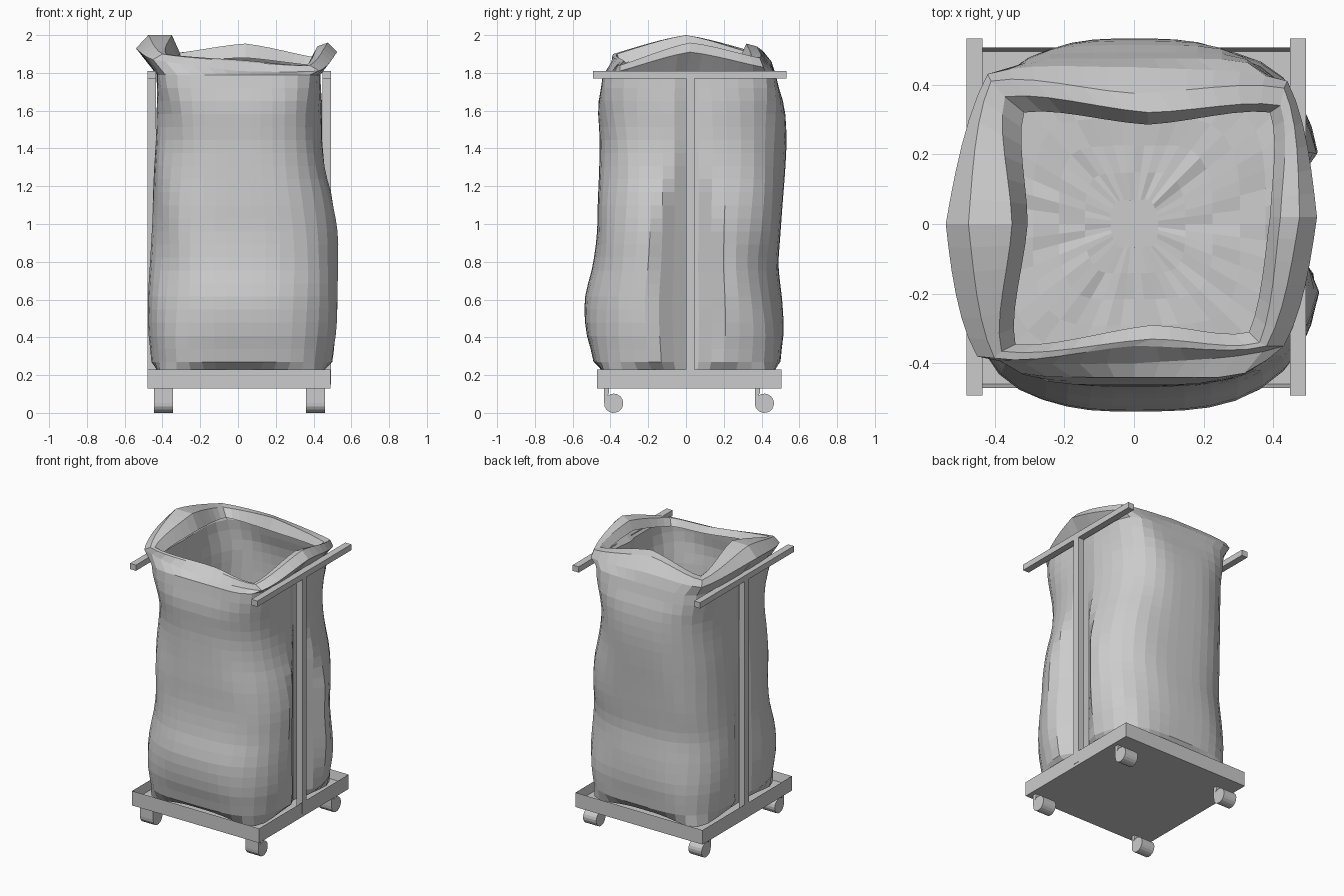
import bpy, bmesh, math, random
from mathutils import Vector

if "Cube" in bpy.data.objects:
    bpy.data.objects.remove(bpy.data.objects["Cube"])
random.seed(4)


def make_object(name, bm):
    bmesh.ops.recalc_face_normals(bm, faces=bm.faces)
    mesh = bpy.data.meshes.new(name)
    bm.to_mesh(mesh)
    bm.free()
    obj = bpy.data.objects.new(name, mesh)
    bpy.context.collection.objects.link(obj)
    return obj


def box(name, x0, x1, y0, y1, z0, z1):
    bm = bmesh.new()
    bmesh.ops.create_cube(bm, size=1)
    for v in bm.verts:
        v.co = ((x0 + x1) / 2 + v.co.x * (x1 - x0),
                (y0 + y1) / 2 + v.co.y * (y1 - y0),
                (z0 + z1) / 2 + v.co.z * (z1 - z0))
    return make_object(name, bm)


def spline(points, t, closed=False, straight=0.0):
    """Catmull-Rom sample of a list of vectors, optionally blended to straight lines."""
    n = len(points)
    i = math.floor(t)
    f = t - i
    pick = (lambda k: points[k % n]) if closed else (lambda k: points[min(max(k, 0), n - 1)])
    a, b, c, d = (Vector(pick(i + k)) for k in (-1, 0, 1, 2))
    curve = b + 0.5 * f * ((c - a) + f * (2 * a - 5 * b + 4 * c - d + f * (3 * (b - c) + d - a)))
    return curve.lerp(b.lerp(c, f), straight)


# Tray: slab with a recessed top
bm = bmesh.new()
bmesh.ops.create_cube(bm, size=1)
for v in bm.verts:
    v.co = (0.005 + v.co.x * 0.97, 0.018 + v.co.y * 0.976, 0.18 + v.co.z * 0.1)
top = max(bm.faces, key=lambda f: f.calc_center_median().z)
bmesh.ops.inset_region(bm, faces=[top], thickness=0.016)
bmesh.ops.translate(bm, verts=top.verts, vec=(0, 0, -0.06))
make_object("tray", bm)

# Side posts and top bars
for side, x0, x1 in (("left", -0.48, -0.435), ("right", 0.447, 0.493)):
    box(side + "_post", x0, x1, 0, 0.045, 0.15, 1.78)
    box(side + "_bar", x0, x1, -0.492, 0.532, 1.77, 1.81)

# Casters: round wheel with a flat fork, one profile extruded sideways
for x in (-0.395, 0.41):
    for y in (-0.383, 0.415):
        bm = bmesh.new()
        profile = [(y - 0.05, 0.14), (y - 0.05, 0.053)]
        for k in range(1, 16):
            a = math.pi + k * 1.72 * math.pi / 15
            profile.append((y + 0.051 * math.cos(a), 0.051 + 0.051 * math.sin(a)))
        profile += [(y - 0.024, 0.105), (y - 0.024, 0.14)]
        face = bm.faces.new([bm.verts.new((x - 0.05, p, q)) for p, q in profile])
        ext = bmesh.ops.extrude_face_region(bm, geom=[face])
        bmesh.ops.translate(bm, vec=(0.1, 0, 0),
                            verts=[g for g in ext["geom"] if isinstance(g, bmesh.types.BMVert)])
        make_object("caster", bm)

# Sack body: extents x-, x+, y-, y+ and squareness at evenly stepped heights
SEG = 48
extents = [
    (0.46, 0.50, 0.49, 0.50, 3.6), (0.478, 0.53, 0.53, 0.517, 3.1), (0.48, 0.54, 0.535, 0.508, 2.9),
    (0.47, 0.545, 0.495, 0.49, 2.9), (0.46, 0.54, 0.472, 0.50, 3.0), (0.452, 0.51, 0.467, 0.512, 3.0),
    (0.445, 0.465, 0.46, 0.525, 3.0), (0.435, 0.445, 0.457, 0.532, 3.1), (0.43, 0.445, 0.465, 0.52, 3.6),
    (0.43, 0.435, 0.44, 0.475, 5.5)]
Z0, Z1, ROWS = 0.27, 1.79, 22


def groove(x, y):
    """Sides are pushed in where they meet the posts."""
    d = max(0, abs(y - 0.022) - 0.03)
    return min(max(x, -0.425 - 0.5 * d), 0.42 + 0.7 * d)


def body_ring(e, z, shrink=1.0, drop=0.0):
    ring = []
    n = e[4]
    for i in range(SEG):
        a = math.tau * i / SEG
        c, s = math.cos(a), math.sin(a)
        r = shrink * (abs(c) ** n + abs(s) ** n) ** (-1 / n)
        corner = math.sin(2 * a) ** 4
        x = r * c * (e[1] if c > 0 else e[0])
        y = r * s * (e[3] if s > 0 else e[2])
        wave = 0.006 * math.sin(9 * z + 5 * a) * corner
        ring.append((groove(x + wave, y), y + wave, z - drop * corner))
    return ring


rings = []
# Floor of the sack, slightly lumpy
for shrink in (0.15, 0.32, 0.49, 0.66, 0.82):
    rings.append([(x, y, z + random.uniform(-0.005, 0.005))
                  for x, y, z in body_ring((0.44, 0.46, 0.44, 0.46, 4.5), 0.195, shrink)])
# Bottom edge with corner ears
rings.append(body_ring((0.425, 0.445, 0.43, 0.46, 8), 0.225, 1.0, 0.03))
for k in range(ROWS + 1):
    t = k / ROWS
    e = spline(extents, t * (len(extents) - 1))
    rings.append(body_ring(e, Z0 + t * (Z1 - Z0)))

# Folded cuff: eight points per loop, right side first, anticlockwise
cuff = [
    [(0.525, .02, 1.91), (.44, .41, 1.83), (0, .45, 1.86), (-.42, .43, 1.86),
     (-.54, 0, 1.93), (-.45, -.38, 1.87), (0, -.40, 1.81), (.43, -.35, 1.81)],
    [(.475, .02, 1.96), (.43, .39, 1.88), (0, .375, 1.94), (-.41, .41, 1.90),
     (-.475, 0, 2.0), (-.40, -.385, 1.90), (0, -.35, 1.86), (.38, -.35, 1.84)],
    [(.42, .02, 1.94), (.42, .34, 1.88), (.04, .32, 1.955), (-.37, .365, 1.90),
     (-.35, 0, 2.0), (-.38, -.365, 1.90), (.05, -.33, 1.865), (.36, -.34, 1.84)],
    [(.39, .02, 1.88), (.39, .32, 1.84), (.04, .285, 1.88), (-.315, .32, 1.86),
     (-.305, 0, 1.90), (-.34, -.345, 1.85), (.05, -.29, 1.83), (.33, -.31, 1.80)]]
for loop in cuff:
    rings.append([tuple(spline(loop, 8 * i / SEG, True, 0.55)) for i in range(SEG)])

bm = bmesh.new()
loops = [[bm.verts.new(p) for p in ring] for ring in rings]
bm.faces.new(loops[0])
for lo, hi in zip(loops, loops[1:]):
    for i in range(SEG):
        j = (i + 1) % SEG
        bm.faces.new((lo[i], lo[j], hi[j], hi[i]))
make_object("sack", bm)
